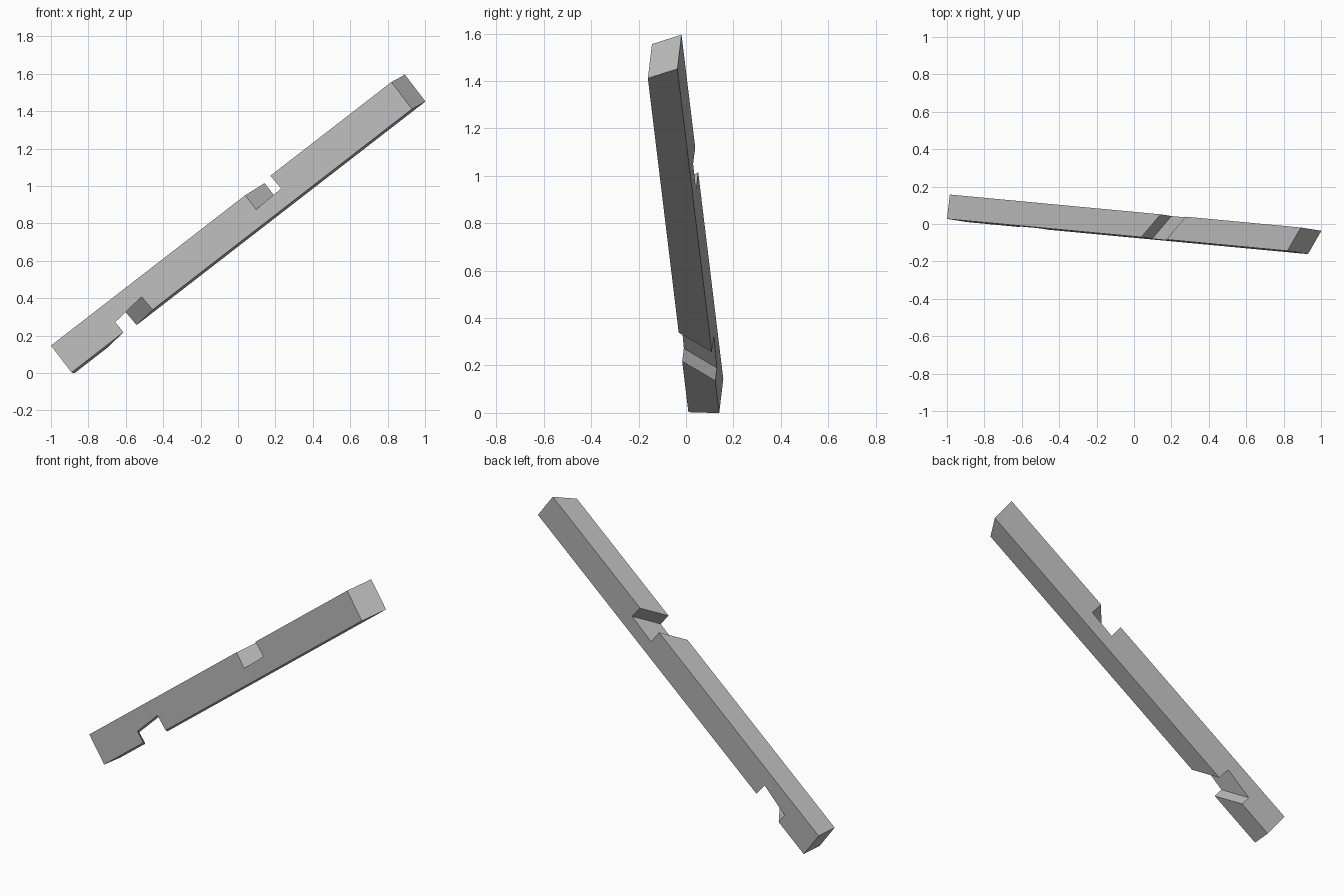
import bpy
import bmesh
from mathutils import Matrix, Vector

cube = bpy.data.objects.get("Cube")
if cube:
    bpy.data.objects.remove(cube, do_unlink=True)

# Plain grey material
grey = bpy.data.materials.new("plain_grey")
grey.use_nodes = True
colour = (0.5, 0.5, 0.5, 1.0)
grey.diffuse_color = colour
grey.node_tree.nodes["Principled BSDF"].inputs["Base Color"].default_value = colour

# Beam axes: along the length, up the depth, across the width
along = Vector((0.788, -0.074, 0.61)).normalized()
up = Vector((-0.6, 0.095, 0.79))
up = (up - along * up.dot(along)).normalized()
across = up.cross(along)
corner = Vector((-0.89, 0.01, 0.003))

DEPTH, WIDTH = 0.182, 0.131

# Side profile: (distance along, height, skew of the far side)
lower_notch = [(0.352, 0, -0.128), (0.35, 0.07, -0.128),
               (0.545, 0.092, -0.128), (0.55, 0, -0.128)]
upper_notch = [(1.487, DEPTH, 0.112), (1.492, 0.092, 0.112),
               (1.317, 0.086, 0.112), (1.317, DEPTH, 0.112)]
profile = ([(0, 0, 0)] + lower_notch
           + [(2.308, 0, 0.072), (2.308, DEPTH, 0.072)]
           + upper_notch + [(0, DEPTH, 0)])

# Notched beam with skewed cuts and a mitred upper end
bm = bmesh.new()
near = [bm.verts.new((s, 0, h)) for s, h, skew in profile]
far = [bm.verts.new((s + skew, WIDTH, h)) for s, h, skew in profile]
bm.faces.new(near)
bm.faces.new(far[::-1])
for i in range(len(profile)):
    j = (i + 1) % len(profile)
    bm.faces.new((near[j], near[i], far[i], far[j]))

# Tilt the beam into place
turn = Matrix((along, across, up)).transposed().to_4x4()
bm.transform(Matrix.Translation(corner) @ turn)
bmesh.ops.recalc_face_normals(bm, faces=bm.faces)

mesh = bpy.data.meshes.new("notched_beam")
bm.to_mesh(mesh)
bm.free()
mesh.materials.append(grey)
beam = bpy.data.objects.new("notched_beam", mesh)
bpy.context.collection.objects.link(beam)
